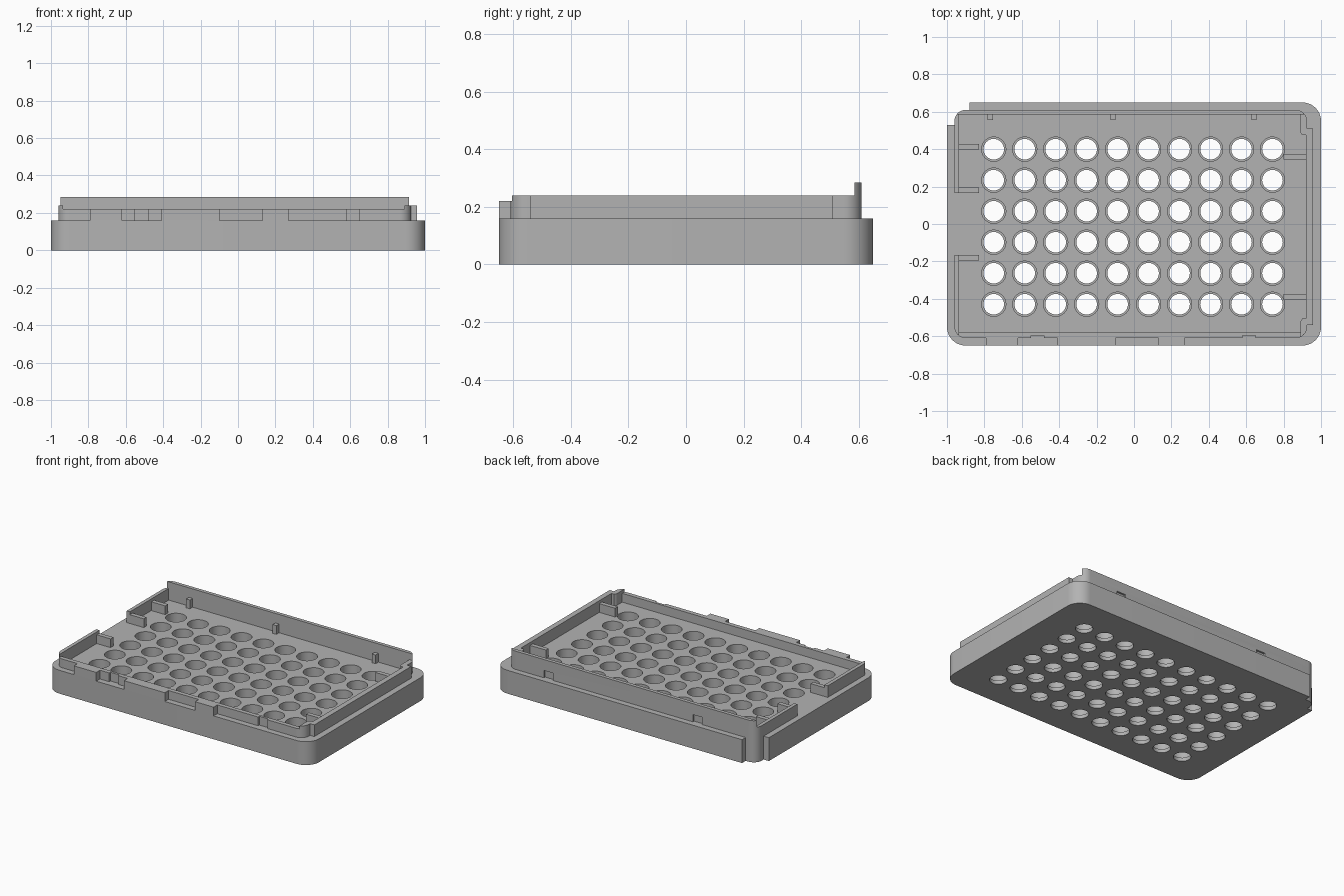
import bpy, bmesh, math

cube = bpy.data.objects.get("Cube")
if cube:
    bpy.data.objects.remove(cube, do_unlink=True)

grey = bpy.data.materials.new("plain grey")
grey.use_nodes = True
COLOUR = (0.45, 0.45, 0.45, 1)
grey.diffuse_color = COLOUR
grey.node_tree.nodes["Principled BSDF"].inputs["Base Color"].default_value = COLOUR

RIM, FRONT, SIDE, BACK = 0.16, 0.22, 0.24, 0.285   # heights of the levels


def finish(name, bm):
    bmesh.ops.recalc_face_normals(bm, faces=bm.faces)
    mesh = bpy.data.meshes.new(name)
    bm.to_mesh(mesh)
    bm.free()
    mesh.materials.append(grey)
    obj = bpy.data.objects.new(name, mesh)
    bpy.context.collection.objects.link(obj)
    return obj


def prism(name, outline, z0, z1):
    """Upright solid with the given plan outline."""
    bm = bmesh.new()
    face = bm.faces.new([bm.verts.new((x, y, z0)) for x, y in outline])
    top = bmesh.ops.extrude_face_region(bm, geom=[face])["geom"]
    moved = [v for v in top if isinstance(v, bmesh.types.BMVert)]
    bmesh.ops.translate(bm, verts=moved, vec=(0, 0, z1 - z0))
    return finish(name, bm)


def box(name, x0, x1, y0, y1, z0, z1):
    return prism(name, [(x0, y0), (x1, y0), (x1, y1), (x0, y1)], z0, z1)


def arc(cx, cy, r, a0, a1, n=10):
    angles = [math.radians(a0 + (a1 - a0) * i / n) for i in range(n + 1)]
    return [(cx + r * math.cos(a), cy + r * math.sin(a)) for a in angles]


def activate(obj):
    bpy.ops.object.select_all(action="DESELECT")
    obj.select_set(True)
    bpy.context.view_layer.objects.active = obj


def cut(obj, cutter):
    mod = obj.modifiers.new("cut", "BOOLEAN")
    mod.operation, mod.solver, mod.object = "DIFFERENCE", "EXACT", cutter
    activate(obj)
    bpy.ops.object.modifier_apply(modifier=mod.name)
    bpy.data.objects.remove(cutter, do_unlink=True)


# Base slab, with one back corner set in to the wall line
base = prism("base_tray",
             arc(-0.9, -0.55, 0.1, 180, 270) + arc(0.9, -0.55, 0.1, 270, 360)
             + arc(0.9, 0.55, 0.1, 0, 90) + [(-0.88, 0.65), (-0.88, 0.61)]
             + arc(-0.9, 0.55, 0.06, 90, 180) + [(-0.96, 0.53), (-1, 0.53)],
             0, RIM)

# Grid of stepped through holes, wide above a narrow bottom lip
PROFILE = [(0.055, -0.02), (0.055, 0.025), (0.065, 0.025), (0.065, RIM + 0.02)]
SIDES = 32
bm = bmesh.new()
for col in range(10):
    for row in range(6):
        cx, cy = -0.75 + col * 0.1656, 0.4 - row * 0.1658
        rings = []
        for r, z in PROFILE:
            turn = [2 * math.pi * i / SIDES for i in range(SIDES)]
            rings.append([bm.verts.new((cx + r * math.cos(a), cy + r * math.sin(a), z))
                          for a in turn])
        for low, high in zip(rings, rings[1:]):
            for i in range(SIDES):
                j = (i + 1) % SIDES
                bm.faces.new((low[i], low[j], high[j], high[i]))
        bm.faces.new(rings[0][::-1])
        bm.faces.new(rings[-1])
cut(base, finish("hole_cutter", bm))

# Perimeter wall, open in the middle of the right side
outer = ([(-0.96, 0.165)] + arc(-0.9, 0.55, 0.06, 180, 90)
         + arc(0.865, 0.55, 0.06, 90, 0)
         + [(0.925, 0.51), (0.957, 0.51), (0.957, -0.54), (0.925, -0.54)]
         + arc(0.865, -0.55, 0.06, 0, -90) + arc(-0.9, -0.55, 0.06, 270, 180)
         + [(-0.96, -0.165)])
inner = [(-0.935, -0.165), (-0.935, -0.58), (0.89, -0.58), (0.89, -0.52),
         (0.9, -0.505), (0.92, -0.505), (0.92, 0.475), (0.9, 0.475),
         (0.89, 0.49), (0.89, 0.585), (-0.935, 0.585), (-0.935, 0.165)]
wall = prism("perimeter_wall", outer + inner, RIM, SIDE)
cut(wall, box("front_lowering", -0.935, 0.89, -0.7, -0.57, FRONT, 0.4))
for x in (-0.515, 0.615):
    cut(wall, box("front_slot", x - 0.035, x + 0.035, -0.7, -0.597, 0.1, 0.4))
    cut(wall, box("back_slot", x - 0.035, x + 0.035, 0.597, 0.7, 0.1, 0.21))

# Raised back wall
back_wall = prism("raised_back_wall",
                  arc(-0.9, 0.55, 0.06, 144.3, 90) + arc(0.865, 0.55, 0.06, 90, 35.7),
                  SIDE, BACK)

# Tabs flush with the front face
for x0, x1 in ((-0.79, -0.62), (-0.41, -0.1), (0.13, 0.27)):
    box("front_tab", x0, x1, -0.65, -0.605, RIM, FRONT)

# Fins reaching in from both ends
for y in (0.412, 0.18, -0.18):
    box("right_fin", -0.955, -0.83, y - 0.015, y + 0.015, RIM, FRONT)
for y in (0.36, -0.39):
    box("left_fin", 0.8, 0.94, y - 0.015, y + 0.015, RIM, FRONT)

# Pegs along the back wall
for x in (-0.768, -0.112, 0.641):
    box("back_peg", x - 0.014, x + 0.014, 0.555, 0.59, RIM, FRONT)

# Smooth the curves and keep the edges sharp
for obj in (base, wall, back_wall):
    activate(obj)
    bpy.ops.object.shade_smooth_by_angle(angle=math.radians(30))
